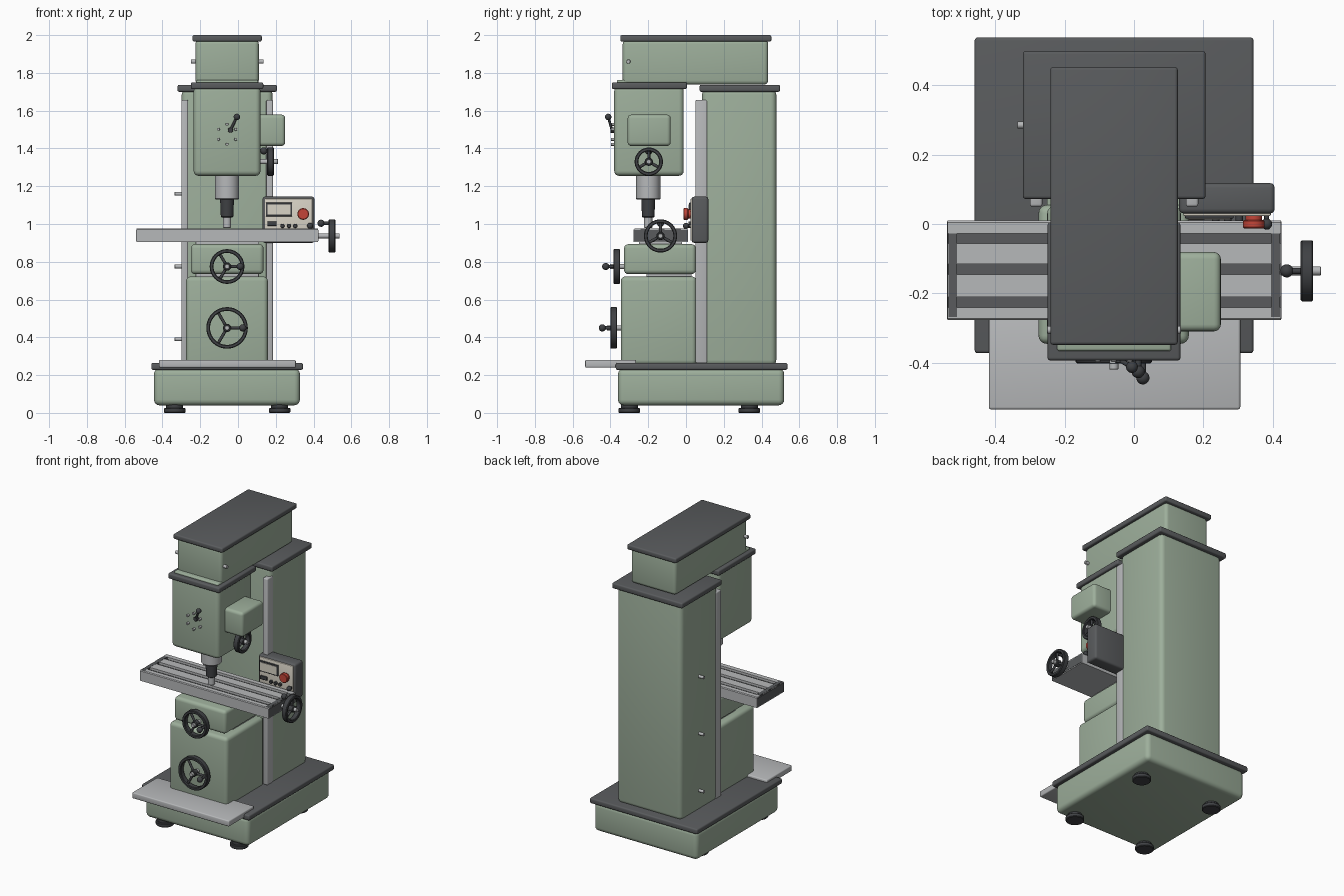
import bpy, bmesh, math
from mathutils import Vector, Matrix

if "Cube" in bpy.data.objects:
    bpy.data.objects.remove(bpy.data.objects["Cube"])


def material(name, r, g, b):
    m = bpy.data.materials.new(name)
    m.diffuse_color = (r, g, b, 1)
    m.use_nodes = True
    m.node_tree.nodes["Principled BSDF"].inputs["Base Color"].default_value = m.diffuse_color
    return m


GREEN = material("green_paint", 0.34, 0.43, 0.33)
DARK = material("dark_grey", 0.10, 0.105, 0.11)
BLACK = material("charcoal", 0.05, 0.053, 0.058)
LIGHT = material("bare_metal", 0.47, 0.48, 0.49)
CREAM = material("cream", 0.70, 0.66, 0.57)
RED = material("red", 0.55, 0.06, 0.04)


def finish(name, bm, mat, matrix=Matrix()):
    bmesh.ops.recalc_face_normals(bm, faces=bm.faces)
    me = bpy.data.meshes.new(name)
    bm.to_mesh(me)
    bm.free()
    me.materials.append(mat)
    ob = bpy.data.objects.new(name, me)
    ob.matrix_world = matrix
    bpy.context.collection.objects.link(ob)
    bpy.ops.object.select_all(action='DESELECT')
    ob.select_set(True)
    bpy.context.view_layer.objects.active = ob
    bpy.ops.object.shade_smooth_by_angle(angle=math.radians(35))
    return ob


def box(name, x, y, z, mat, bevel=0.0, seg=3):
    """Rounded box from (min, max) ranges."""
    bm = bmesh.new()
    bmesh.ops.create_cube(bm, size=1)
    lo, hi = Vector((x[0], y[0], z[0])), Vector((x[1], y[1], z[1]))
    for v in bm.verts:
        v.co = [(lo[i] + hi[i]) / 2 + v.co[i] * (hi[i] - lo[i]) for i in range(3)]
    if bevel:
        bmesh.ops.bevel(bm, geom=bm.edges[:], offset=bevel, segments=seg,
                        profile=0.5, affect='EDGES')
    return finish(name, bm, mat)


def lathe(name, profile, mat, matrix, steps=32, ring=False):
    """Revolve (radius, height) points around local z; ring closes the profile."""
    bm = bmesh.new()
    rows = []
    for r, h in profile:
        rows.append([bm.verts.new((r * math.cos(a), r * math.sin(a), h))
                     for a in (2 * math.pi * i / steps for i in range(steps))])
    pairs = list(zip(rows, rows[1:])) + ([(rows[-1], rows[0])] if ring else [])
    for a, b in pairs:
        for i in range(steps):
            j = (i + 1) % steps
            bm.faces.new((a[i], a[j], b[j], b[i]))
    if not ring:
        bm.faces.new(rows[0])
        bm.faces.new(rows[-1])
    return finish(name, bm, mat, matrix)


def rod(name, p0, p1, r, mat, r2=None, steps=20):
    p0, p1 = Vector(p0), Vector(p1)
    d = p1 - p0
    m = Matrix.Translation(p0) @ d.to_track_quat('Z', 'Y').to_matrix().to_4x4()
    c = min(r * 0.12, 0.004)
    r2 = r if r2 is None else r2
    return lathe(name, [(r - c, 0), (r, c), (r2, d.length - c), (r2 - c, d.length)], mat, m, steps)


def ball(name, p, r, mat):
    bm = bmesh.new()
    bmesh.ops.create_uvsphere(bm, u_segments=20, v_segments=12, radius=r)
    return finish(name, bm, mat, Matrix.Translation(p))


def handwheel(name, centre, axis, grip_dir, radius, grip_len, inner, outer):
    """Three-spoke wheel; grip_len is signed along the axis, shaft runs inner..outer."""
    z, x = Vector(axis), Vector(grip_dir)
    m = Matrix((x, z.cross(x), z)).transposed().to_4x4()
    m.translation = centre
    w, t, c = 0.018, 0.02, 0.004
    lathe(name + "_rim", [(radius - t, -w + c), (radius - t + c, -w), (radius - c, -w), (radius, -w + c),
                          (radius, w - c), (radius - c, w), (radius - t + c, w), (radius - t, w - c)],
          BLACK, m, 40, True)
    lathe(name + "_hub", [(0.018, -w), (0.022, -w + c), (0.022, w - c), (0.018, w)], BLACK, m, 24)
    rod(name + "_shaft", m @ Vector((0, 0, inner)), m @ Vector((0, 0, outer)), 0.013, LIGHT)
    for k in range(3):
        a = 2 * math.pi * k / 3
        d = Vector((math.cos(a), math.sin(a), 0))
        rod(f"{name}_spoke_{k}", m @ (d * 0.015), m @ (d * (radius - t / 2)), 0.008, BLACK, steps=12)
    g = radius * 0.76
    rod(name + "_grip_stem", m @ Vector((g, 0, 0)), m @ Vector((g, 0, grip_len)), 0.009, BLACK)
    ball(name + "_grip_ball", m @ Vector((g, 0, grip_len)), 0.019, BLACK)


# Base, feet and chip tray
box("base", (-0.445, 0.328), (-0.36, 0.52), (0.04, 0.235), GREEN, 0.03, 4)
box("base_flange", (-0.459, 0.344), (-0.372, 0.537), (0.228, 0.264), DARK, 0.009)
for i, x in enumerate((-0.335, 0.22)):
    for j, y in enumerate((-0.30, 0.335)):
        rod(f"foot_{i}{j}", (x, y, 0), (x, y, 0.026), 0.057, BLACK, steps=28)
        rod(f"foot_neck_{i}{j}", (x, y, 0.02), (x, y, 0.06), 0.045, BLACK, steps=28)
box("chip_tray", (-0.418, 0.306), (-0.534, -0.265), (0.24, 0.28), LIGHT, 0.007)

# Column with cap, guide rails and side pins
box("column", (-0.298, 0.183), (0.085, 0.478), (0.25, 1.715), GREEN, 0.03, 4)
box("column_cap", (-0.32, 0.206), (0.072, 0.498), (1.70, 1.737), DARK, 0.009)
for side, x in (("left", -0.30), ("right", 0.149)):
    box(f"guide_rail_{side}", (x, x + 0.036), (0.05, 0.112), (0.264, 1.656), LIGHT, 0.007)
for i, z in enumerate((0.39, 0.775, 1.16)):
    rod(f"column_pin_{i}", (-0.28, 0.285, z), (-0.336, 0.285, z), 0.01, LIGHT)

# Knee and saddle under the table
box("knee", (-0.275, 0.158), (-0.345, 0.055), (0.255, 0.722), GREEN, 0.024, 4)
box("knee_back", (-0.25, 0.135), (0.0, 0.10), (0.264, 0.70), GREEN)
box("knee_slide", (-0.225, 0.11), (-0.21, 0.03), (0.715, 0.748), LIGHT, 0.004)
box("saddle", (-0.25, 0.135), (-0.328, 0.052), (0.735, 0.893), GREEN, 0.022, 4)
box("saddle_slide", (-0.225, 0.112), (-0.25, -0.02), (0.88, 0.915), LIGHT, 0.004)

# Table extruded from a slotted profile
x0, x1, top, floor = -0.537, 0.423, 0.975, 0.957
slots = [(-0.24, -0.21), (-0.145, -0.115), (-0.056, -0.027)]
prof = [(-0.277, 0.904), (-0.277, top - 0.005), (-0.272, top)]
for a, b in slots:
    prof += [(a, top), (a, floor), (b, floor), (b, top)]
prof += [(0.005, top), (0.010, top - 0.005), (0.010, 0.904)]
bm = bmesh.new()
face = bm.faces.new([bm.verts.new((x0, y, z)) for y, z in prof])
new = bmesh.ops.extrude_face_region(bm, geom=[face])["geom"]
bmesh.ops.translate(bm, vec=(x1 - x0, 0, 0), verts=[v for v in new if isinstance(v, bmesh.types.BMVert)])
finish("table", bm, LIGHT)
for i, (a, b) in enumerate(slots):
    box(f"table_slot_{i}", (x0 + 0.001, x1 - 0.001), (a, b), (floor - 0.004, floor + 0.003), DARK)
for side, x in (("left", x0 + 0.003), ("right", x1 - 0.028)):
    box(f"table_drain_{side}", (x, x + 0.025), (-0.268, -0.027), (0.96, top + 0.001), DARK)
for side, x in (("left", x0), ("right", x1)):
    box(f"table_end_{side}", (x - 0.002, x + 0.002), (-0.274, 0.007), (0.91, 0.968), DARK)

# Head, belt housing and gearbox
box("head", (-0.235, 0.119), (-0.38, -0.012), (1.255, 1.73), GREEN, 0.026, 4)
box("head_cap", (-0.249, 0.134), (-0.393, 0.005), (1.714, 1.75), DARK, 0.009)
box("housing_seat", (-0.222, 0.107), (-0.366, -0.03), (1.74, 1.762), GREEN, 0.008)
box("belt_housing", (-0.225, 0.11), (-0.335, 0.435), (1.738, 1.975), GREEN, 0.022, 4)
box("belt_housing_cap", (-0.241, 0.126), (-0.348, 0.452), (1.966, 2.0), DARK, 0.009)
for side, a, b in (("left", -0.21, -0.25), ("right", 0.10, 0.135)):
    rod(f"housing_pin_{side}", (a, -0.305, 1.86), (b, -0.305, 1.86), 0.011, LIGHT)
box("side_gearbox", (0.09, 0.25), (-0.309, -0.081), (1.413, 1.579), GREEN, 0.02, 4)

# Spindle
sx, sy = -0.058, -0.2
rod("quill", (sx, sy, 1.29), (sx, sy, 1.13), 0.064, LIGHT, steps=40)
rod("spindle_nose", (sx, sy, 1.14), (sx, sy, 1.035), 0.037, BLACK, 0.033, 32)
rod("cutter_tool", (sx, sy, 1.05), (sx, sy, 0.98), 0.022, LIGHT)

# Speed selector dots and lever
for k in range(6):
    a = math.radians(90 + 60 * k)
    x, z = -0.058 + 0.053 * math.cos(a), 1.475 + 0.053 * math.sin(a)
    rod(f"selector_dot_{k}", (x, -0.37, z), (x, -0.397, z), 0.008, LIGHT, steps=12)
rod("selector_hub", (-0.04, -0.37, 1.497), (-0.04, -0.40, 1.497), 0.014, BLACK)
rod("selector_lever", (-0.04, -0.392, 1.497), (-0.006, -0.412, 1.567), 0.007, BLACK, steps=12)
ball("selector_ball", (-0.006, -0.412, 1.567), 0.017, BLACK)

# Handwheels
handwheel("knee_wheel", (-0.058, -0.383, 0.45), (0, -1, 0), (1, 0, 0), 0.11, 0.06, -0.06, 0.036)
handwheel("saddle_wheel", (-0.058, -0.367, 0.775), (0, -1, 0), (1, 0, 0), 0.092, 0.058, -0.06, 0.036)
handwheel("table_wheel", (0.498, -0.135, 0.937), (1, 0, 0), (0, 0, 1), 0.088, -0.058, -0.08, 0.04)
handwheel("quill_wheel", (0.172, -0.197, 1.33), (1, 0, 0), (0, 0, 1), 0.075, -0.035, -0.07, 0.04)

# Control panel
box("panel_box", (0.13, 0.405), (0.03, 0.118), (0.90, 1.145), DARK, 0.014)
box("panel_face", (0.142, 0.394), (0.023, 0.04), (0.912, 1.134), CREAM, 0.004)
box("panel_screen_frame", (0.147, 0.287), (0.016, 0.03), (1.04, 1.113), BLACK, 0.003)
box("panel_screen", (0.156, 0.278), (0.013, 0.02), (1.049, 1.104), CREAM)
box("panel_switch", (0.155, 0.205), (0.012, 0.03), (0.99, 1.013), BLACK, 0.003)
for i, x in enumerate((0.235, 0.27, 0.303)):
    rod(f"panel_knob_{i}", (x, 0.03, 0.99), (x, 0.008, 0.99), 0.011, BLACK)
rod("stop_button_collar", (0.345, 0.03, 1.053), (0.345, 0.008, 1.053), 0.024, RED)
rod("stop_button", (0.345, 0.012, 1.053), (0.345, -0.013, 1.053), 0.031, RED, steps=28)
rod("panel_lever", (0.382, 0.03, 0.99), (0.382, 0.0, 0.99), 0.007, BLACK)
ball("panel_lever_ball", (0.382, 0.0, 0.99), 0.016, BLACK)
